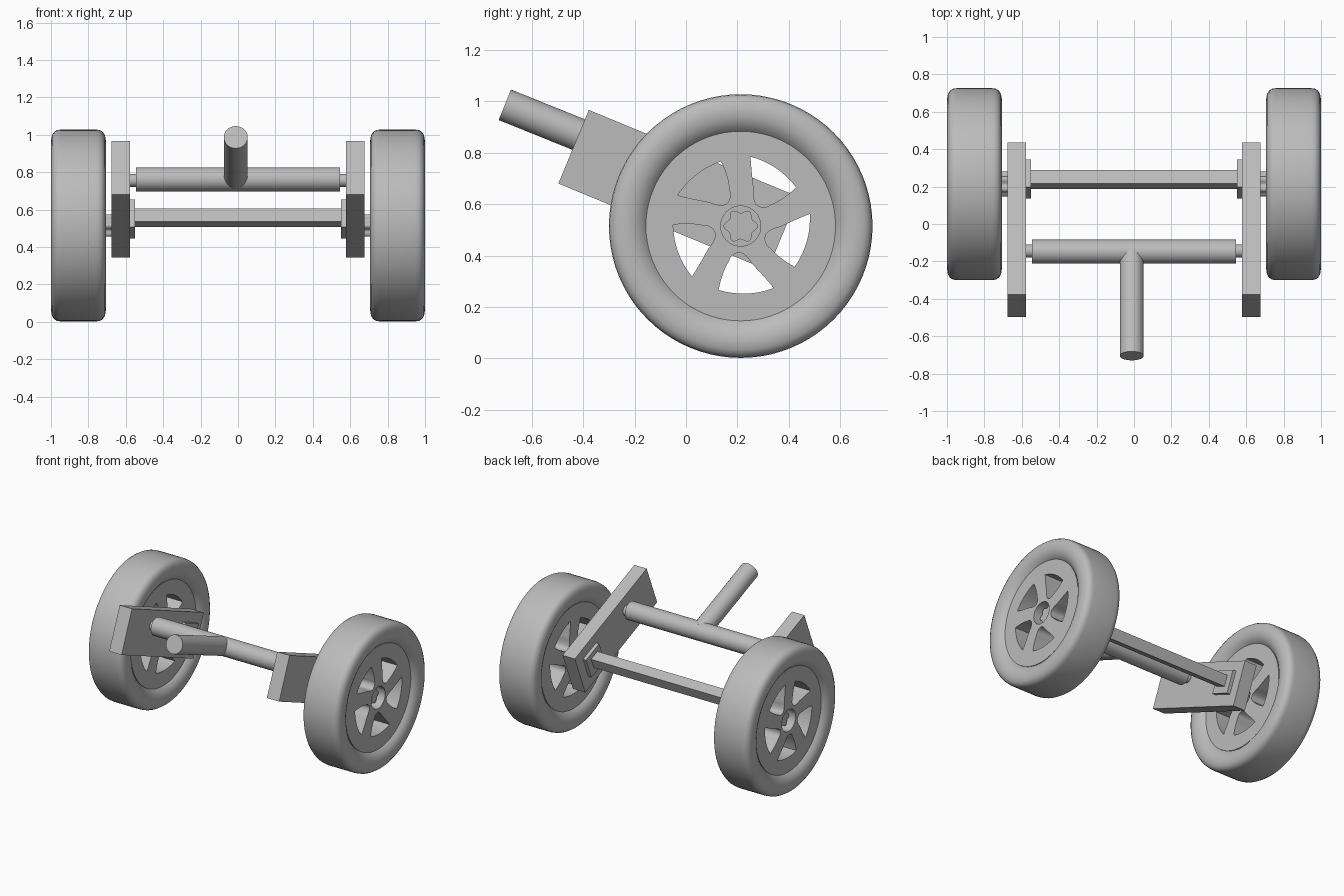
import bpy, bmesh
from math import sin, cos, pi, radians
from mathutils import Matrix, Vector

cube = bpy.data.objects.get("Cube")
if cube:
    bpy.data.objects.remove(cube, do_unlink=True)

grey = bpy.data.materials.new("plain_grey")
grey.use_nodes = True
colour = (0.5, 0.5, 0.5, 1)
grey.diffuse_color = colour
grey.node_tree.nodes["Principled BSDF"].inputs["Base Color"].default_value = colour

TILT = radians(-22.5)
HUB_Y, HUB_Z = 0.213, 0.515
WHEEL_X, HALF_WIDTH = 0.853, 0.147
# maps a flat outline (u, v) with depth w onto y, z and x
SIDEWAYS = Matrix(((0, 0, 1, 0), (1, 0, 0, 0), (0, 1, 0, 0), (0, 0, 0, 1)))


def finish(name, mesh, mirrored=False, smooth=False):
    """Link a mesh built in world space, optionally mirrored to the other side."""
    obj = bpy.data.objects.new(name, mesh)
    bpy.context.collection.objects.link(obj)
    mesh.materials.clear()
    mesh.materials.append(grey)
    if smooth:
        bpy.ops.object.select_all(action='DESELECT')
        obj.select_set(True)
        bpy.context.view_layer.objects.active = obj
        bpy.ops.object.shade_smooth_by_angle(angle=radians(35))
    if mirrored:
        obj.modifiers.new("other_side", 'MIRROR').use_axis = (True, False, False)
    return obj


def from_bmesh(name, bm, **options):
    bmesh.ops.recalc_face_normals(bm, faces=bm.faces)
    mesh = bpy.data.meshes.new(name)
    bm.to_mesh(mesh)
    bm.free()
    return finish(name, mesh, **options)


def box(name, centre, size, **options):
    bm = bmesh.new()
    place = Matrix.Translation(centre) @ Matrix.Rotation(TILT, 4, 'X') @ Matrix.Diagonal((*size, 1))
    bmesh.ops.create_cube(bm, size=1, matrix=place)
    return from_bmesh(name, bm, **options)


def rod(name, start, end, radius, **options):
    start, end = Vector(start), Vector(end)
    axis = end - start
    place = Matrix.Translation((start + end) / 2) @ axis.to_track_quat('Z', 'Y').to_matrix().to_4x4()
    bm = bmesh.new()
    bmesh.ops.create_cone(bm, cap_ends=True, segments=40, radius1=radius, radius2=radius,
                          depth=axis.length, matrix=place)
    return from_bmesh(name, bm, smooth=True, **options)


def circle(radius, count=64):
    return [(radius * cos(2 * pi * i / count), radius * sin(2 * pi * i / count)) for i in range(count)]


def cut_plate(name, outlines, x, half_depth):
    """Extrude flat outlines along x; the inner outlines become holes."""
    curve = bpy.data.curves.new(name, 'CURVE')
    curve.dimensions, curve.fill_mode, curve.extrude = '2D', 'BOTH', half_depth
    for points in outlines:
        spline = curve.splines.new('POLY')
        spline.points.add(len(points) - 1)
        for p, (u, v) in zip(spline.points, points):
            p.co = (u, v, 0, 1)
        spline.use_cyclic_u = True
    temp = bpy.data.objects.new(name + "_outline", curve)
    bpy.context.collection.objects.link(temp)
    graph = bpy.context.evaluated_depsgraph_get()
    mesh = bpy.data.meshes.new_from_object(temp.evaluated_get(graph))
    bpy.data.objects.remove(temp, do_unlink=True)
    mesh.transform(Matrix.Translation((x, HUB_Y, HUB_Z)) @ SIDEWAYS)
    bm = bmesh.new()
    bm.from_mesh(mesh)
    bmesh.ops.remove_doubles(bm, verts=bm.verts, dist=0.0001)
    return from_bmesh(name, bm, mirrored=True, smooth=True)


def bend(a, b, c, steps=8):
    """Quadratic arc from a towards b, ending at c."""
    return [tuple((1 - t) ** 2 * p + 2 * t * (1 - t) * q + t * t * r for p, q, r in zip(a, b, c))
            for t in [i / steps for i in range(steps)]]


# tyres: rounded half profile, reflected and spun about the axle
half = [(0.0, 0.513), (0.095, 0.513), (0.115, 0.51), (0.131, 0.5), (0.142, 0.482), (HALF_WIDTH, 0.45),
        (0.143, 0.42), (0.133, 0.397), (0.118, 0.378), (0.105, 0.367)]
section = half + [(-w, r) for w, r in reversed(half[1:])]
bm = bmesh.new()
verts = [bm.verts.new((WHEEL_X + w, HUB_Y, HUB_Z + r)) for w, r in section]
edges = [bm.edges.new((verts[i - 1], verts[i])) for i in range(len(verts))]
bmesh.ops.spin(bm, geom=verts + edges, cent=(0, HUB_Y, HUB_Z), axis=(1, 0, 0),
               angle=2 * pi, steps=80, use_merge=True)
bmesh.ops.remove_doubles(bm, verts=bm.verts, dist=0.0001)
from_bmesh("tyres", bm, mirrored=True, smooth=True)

# rims: thick discs with five swept openings and a bore
left, right = (-0.086, -0.249), (0.128, -0.241)
waist_l, waist_r, tip = (-0.045, -0.135), (0.045, -0.148), (-0.004, -0.103)
slot = (bend(left, (-0.075, -0.185), waist_l) + bend(waist_l, (-0.038, -0.106), tip)
        + bend(tip, (0.018, -0.105), waist_r) + bend(waist_r, (0.095, -0.2), right)
        + bend(right, (0.025, -0.281), left))
outlines = [circle(0.369, 80), circle(0.078, 40)]
for i in range(5):
    c, s = cos(2 * pi * i / 5), sin(2 * pi * i / 5)
    outlines.append([(c * u - s * v, s * u + c * v) for u, v in slot])
cut_plate("rims", outlines, WHEEL_X, 0.112)

# fluted axle stubs
flutes = [((0.059 + 0.008 * cos(6 * a)) * cos(a), (0.059 + 0.008 * cos(6 * a)) * sin(a))
          for a in [2 * pi * i / 72 for i in range(72)]]
cut_plate("axle_stubs", [flutes], 0.79, 0.13)

# tilted side plates with the rear square bar and its flanges
box("side_plates", (0.626, -0.03, 0.655), (0.098, 0.882, 0.31), mirrored=True)
box("bar_flanges", (0.5655, 0.24, 0.549), (0.027, 0.16, 0.16), mirrored=True)
box("rear_bar", (0, 0.238, 0.556), (1.11, 0.077, 0.077))

# front tube on pins, with the handle
tube_y, tube_z = -0.148, 0.762
rod("front_tube", (-0.545, tube_y, tube_z), (0.545, tube_y, tube_z), 0.064)
rod("tube_pins", (0.54, -0.144, 0.756), (0.58, -0.144, 0.756), 0.035, mirrored=True)
rod("handle", (-0.012, tube_y, tube_z), (-0.012, -0.705, 0.987), 0.064)
